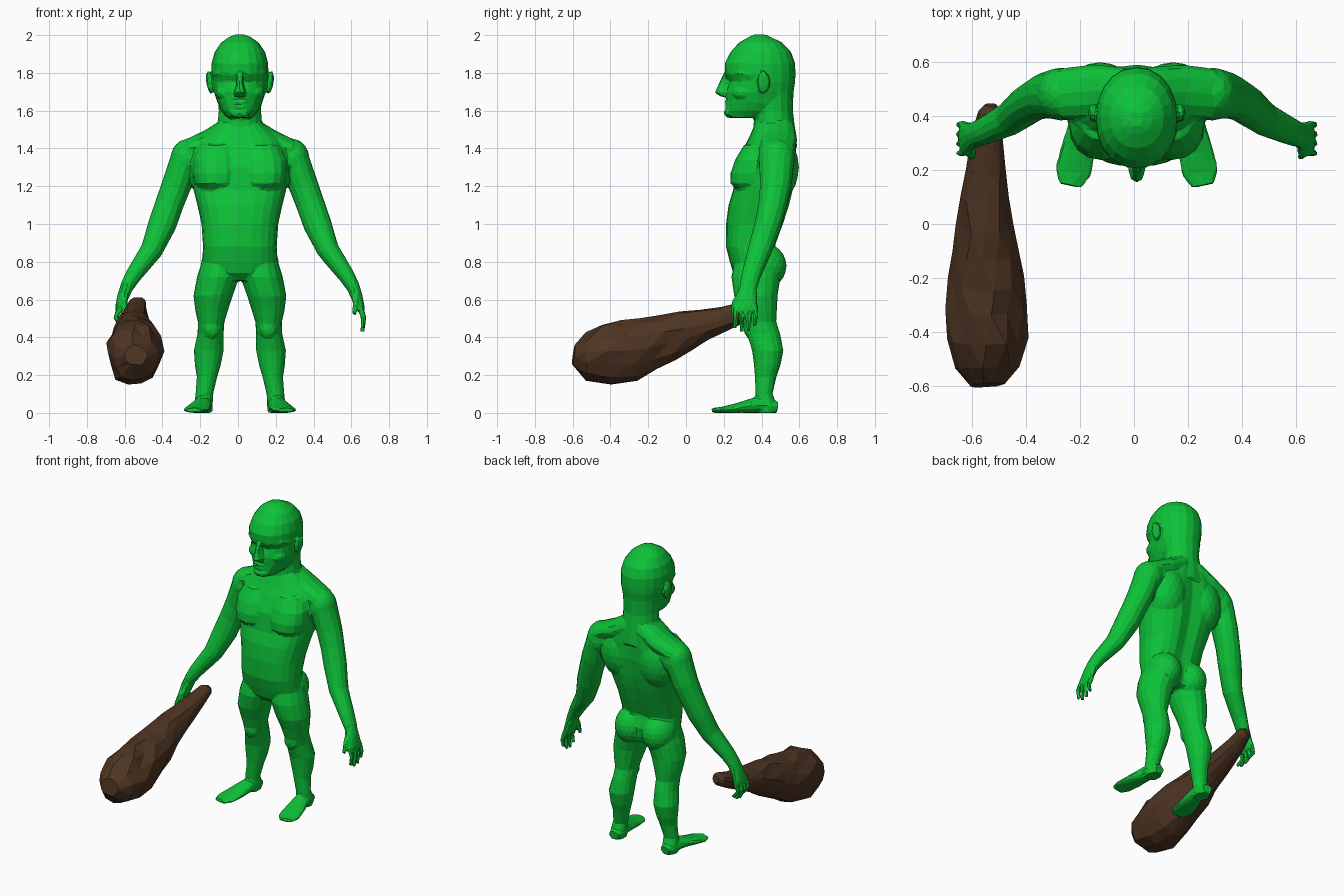
import bpy, bmesh, math, random
from mathutils import Vector, Matrix

random.seed(4)
CX = 0.01  # symmetry line of the figure
X, Y, Z = Vector((1, 0, 0)), Vector((0, 1, 0)), Vector((0, 0, 1))


def material(name, rgb):
    m = bpy.data.materials.new(name)
    m.diffuse_color = (*rgb, 1)
    return m


def loft(bm, rings, n=16, ref=Y, level=False, power=2.0, groove=0.0, jitter=0.0, twist=0.0):
    """Skin rings (x, y, z, radius_u, radius_v) along their path and cap both ends."""
    pts = [Vector(r[:3]) for r in rings]
    loops = []
    for i, (x, y, z, ru, rv) in enumerate(rings):
        t = Z if level else (pts[min(i + 1, len(pts) - 1)] - pts[max(i - 1, 0)]).normalized()
        u = ref.cross(t).normalized()
        v = t.cross(u)
        loop = []
        for k in range(n):
            a = math.tau * k / n + twist * i
            c, s = math.cos(a), math.sin(a)
            c = math.copysign(abs(c) ** (2 / power), c)
            s = math.copysign(abs(s) ** (2 / power), s)
            if s > 0:
                s *= 1 - groove * math.exp(-(c / 0.22) ** 2)
            j = 1 + random.uniform(-jitter, jitter)
            loop.append(bm.verts.new(pts[i] + u * (ru * c * j) + v * (rv * s * j)))
        loops.append(loop)
    for a, b in zip(loops, loops[1:]):
        for k in range(n):
            bm.faces.new((a[k], a[(k + 1) % n], b[(k + 1) % n], b[k]))
    bm.faces.new(loops[0][::-1])
    bm.faces.new(loops[-1])


def blob(bm, loc, size, tilt=0.0):
    mat = Matrix.Translation(loc) @ Matrix.Rotation(tilt, 4, 'Y') @ Matrix.Diagonal((*size, 1))
    bmesh.ops.create_icosphere(bm, subdivisions=3, radius=1, matrix=mat)


def finish(bm, name, mat):
    bmesh.ops.recalc_face_normals(bm, faces=bm.faces)
    me = bpy.data.meshes.new(name)
    bm.to_mesh(me)
    bm.free()
    me.materials.append(mat)
    ob = bpy.data.objects.new(name, me)
    bpy.context.scene.collection.objects.link(ob)
    return ob


skin = material("green skin", (0.004, 0.54, 0.04))
wood = material("dark brown wood", (0.075, 0.035, 0.016))

bm = bmesh.new()

# torso: height, front, back, half width
torso = [(.70, .29, .47, .09), (.74, .25, .49, .16), (.80, .232, .50, .20), (.88, .212, .475, .195),
         (1.0, .212, .52, .203), (1.1, .225, .553, .225), (1.18, .25, .572, .245), (1.3, .262, .59, .262),
         (1.4, .305, .59, .25), (1.46, .335, .585, .20), (1.53, .365, .575, .125)]
loft(bm, [(CX, (f + b) / 2, z, w, (b - f) / 2) for z, f, b, w in torso],
     24, level=True, power=2.4, groove=0.14)

# neck
loft(bm, [(CX, .47, 1.40, .17, .12), (CX, .468, 1.48, .138, .113), (CX, .466, 1.54, .117, .107),
          (CX, .462, 1.60, .112, .104), (CX, .46, 1.72, .12, .11)], 16, level=True)

# head: height, front, back, half width
head = [(1.562, .225, .42, .065), (1.60, .208, .52, .098), (1.64, .212, .555, .118), (1.70, .212, .57, .138),
        (1.755, .23, .578, .145), (1.79, .208, .58, .15), (1.85, .205, .578, .15), (1.91, .235, .557, .134),
        (1.96, .28, .51, .10), (1.99, .33, .45, .058), (2.003, .36, .42, .025)]
loft(bm, [(CX, (f + b) / 2, z, w, (b - f) / 2) for z, f, b, w in head], 20, level=True, power=2.1)

# nose, lips and chin
loft(bm, [(CX, .22, 1.80, .018, .022), (CX, .205, 1.74, .018, .035),
          (CX, .20, 1.695, .032, .05), (CX, .212, 1.675, .03, .03)], 8, level=True)
for z in (1.646, 1.622):
    blob(bm, (CX, .228, z), (.045, .024, .011))
blob(bm, (CX, .232, 1.588), (.055, .032, .028))

for s in (1, -1):
    def at(x, *rest):
        return (CX + s * x, *rest)

    # brow ridge following the skull, cheekbone, ear
    loft(bm, [at(0, .225, 1.80, .018, .02), at(.06, .238, 1.806, .018, .02),
              at(.115, .285, 1.80, .016, .02), at(.14, .34, 1.79, .01, .012)], 8, ref=Z)
    blob(bm, at(.07, .31, 1.695), (.06, .07, .045))
    blob(bm, at(.16, .41, 1.75), (.018, .034, .062), s * .15)

    # chest muscle: a broad slab with a firm lower edge
    loft(bm, [at(.12, .385, 1.185, .10, .12), at(.125, .375, 1.215, .118, .14), at(.125, .375, 1.27, .127, .139),
              at(.125, .385, 1.34, .125, .125), at(.115, .42, 1.42, .10, .112)],
         16, level=True, power=2.3)

    # shoulder, neck slope, shoulder blade, buttock
    blob(bm, at(.28, .48, 1.345), (.088, .098, .105))
    loft(bm, [at(.05, .49, 1.50, .07, .09), at(.16, .49, 1.442, .06, .10),
              at(.28, .48, 1.39, .055, .095)], 12)
    blob(bm, at(.135, .46, 1.30), (.14, .138, .19))
    blob(bm, at(.10, .40, .778), (.108, .133, .125))

    # arm
    loft(bm, [at(.19, .48, 1.38, .055, .085), at(.295, .48, 1.33, .083, .095), at(.338, .475, 1.20, .078, .085),
              at(.375, .458, 1.10, .075, .076), at(.41, .435, 1.0, .075, .072), at(.468, .39, .86, .059, .064),
              at(.562, .345, .73, .044, .052), at(.598, .33, .67, .036, .048)], 14)

    # palm, fingers and thumb; one hand curls round the club
    loft(bm, [at(.59, .335, .69, .036, .042), at(.617, .322, .62, .032, .055),
              at(.637, .316, .56, .024, .064), at(.643, .316, .535, .017, .06)], 12)
    tip = .648 if s > 0 else .615
    for k in range(4):
        y = .264 + .035 * k
        drop = (.02, 0, .005, .03)[k]
        loft(bm, [at(.636, y, .56, .016, .015), at(.656, y - .002, .505, .015, .0125),
                  at(tip, y - .004, .428 + drop, .0125, .011)], 8)
    loft(bm, [at(.61, .295, .64, .02, .02), at(.612, .258, .585, .017, .017),
              at(.606, .246, .52, .012, .012)], 8)

    # leg
    loft(bm, [at(.10, .375, .84, .09, .11), at(.115, .37, .72, .112, .13), at(.142, .37, .62, .104, .115),
              at(.15, .383, .54, .086, .098), at(.152, .39, .48, .07, .088), at(.155, .41, .42, .069, .088),
              at(.165, .433, .33, .079, .083), at(.17, .43, .25, .068, .07), at(.174, .422, .19, .054, .057),
              at(.188, .413, .10, .047, .045), at(.193, .425, .04, .05, .055),
              at(.193, .425, 0, .046, .055)], 16, level=True)

    # kneecap
    blob(bm, at(.15, .345, .45), (.048, .04, .06))

    # foot
    loft(bm, [at(.19, .485, .03, .035, .03), at(.195, .44, .035, .046, .035), at(.20, .37, .042, .052, .042),
              at(.218, .27, .026, .065, .026), at(.235, .19, .016, .07, .016),
              at(.245, .14, .013, .042, .013)], 12, ref=Z)

# fuse the body parts into one faceted skin
body = finish(bm, "body", skin)
fuse = body.modifiers.new("fuse", 'REMESH')
fuse.mode = 'VOXEL'
fuse.voxel_size = 0.0065
soften = body.modifiers.new("soften", 'SMOOTH')
soften.factor = 0.5
soften.iterations = 8
facets = body.modifiers.new("facets", 'DECIMATE')
facets.ratio = 0.02

# club: gnarled, twisted wood
bm = bmesh.new()
loft(bm, [(-.53, .44, .585, .022, .022), (-.53, .415, .578, .045, .038), (-.54, .33, .545, .058, .05),
          (-.545, .2, .503, .074, .066), (-.55, .1, .47, .09, .085), (-.55, 0, .435, .105, .105),
          (-.55, -.1, .40, .122, .128), (-.55, -.2, .363, .137, .147), (-.548, -.3, .332, .146, .16),
          (-.545, -.42, .306, .146, .166), (-.545, -.53, .296, .118, .122),
          (-.54, -.595, .305, .062, .054)], 13, ref=Z, jitter=.085, twist=.12)
bmesh.ops.triangulate(bm, faces=bm.faces)
finish(bm, "club", wood)
